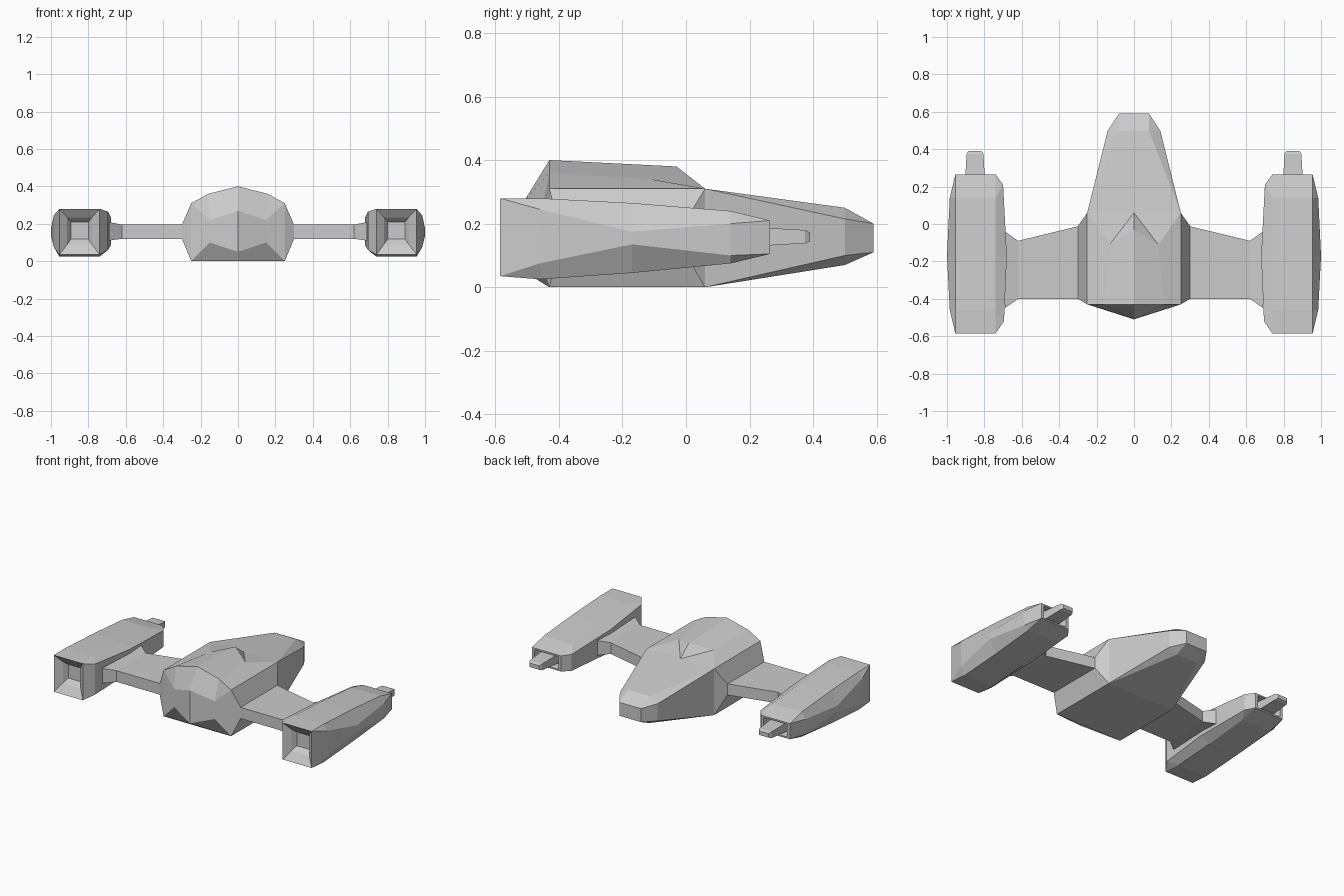
import bpy, bmesh

if "Cube" in bpy.data.objects:
    bpy.data.objects.remove(bpy.data.objects["Cube"])


def build(name, points, faces):
    """Make a mesh from its right half, mirrored across x = 0 and welded."""
    bm = bmesh.new()
    for side in (1, -1):
        verts = [bm.verts.new((x * side, y, z)) for x, y, z in points]
        for f in faces:
            bm.faces.new([verts[i] for i in f])
    bmesh.ops.remove_doubles(bm, verts=bm.verts, dist=0.0005)
    bmesh.ops.recalc_face_normals(bm, faces=bm.faces)
    mesh = bpy.data.meshes.new(name)
    bm.to_mesh(mesh)
    bm.free()
    obj = bpy.data.objects.new(name, mesh)
    bpy.context.collection.objects.link(obj)
    return obj


def loft(name, rings):
    """Skin a list of equal-sized rings, with both ends capped."""
    n = len(rings[0])
    points = [p for ring in rings for p in ring]
    faces = [(r * n + i, r * n + (i + 1) % n, (r + 1) * n + (i + 1) % n, (r + 1) * n + i)
             for r in range(len(rings) - 1) for i in range(n)]
    faces += [range(n), range(len(points) - n, len(points))]
    return build(name, points, faces)


def rect(x0, x1, y, z0, z1):
    return [(x0, y, z0), (x1, y, z0), (x1, y, z1), (x0, y, z1)]


def rect8(x0, x1, y, z0, z1):
    """Rectangle with doubled corners, so it joins to eight-sided rings."""
    a, b, c, d = rect(x0, x1, y, z0, z1)
    return [a, b, b, c, c, d, d, a]


def pod_ring(y, z0, z1, xo, yo, o0, o1, xi, yi, i0, i1):
    """Eight-sided pod section: flat bottom and top, outer and inner bulges."""
    return [(.74, y, z0), (.955, y, z0), (xo, yo, o0), (xo, yo, o1),
            (.955, y, z1), (.74, y, z1), (xi, yi, i1), (xi, yi, i0)]


# Hull: named points of the right half
P = {
    # rear frame, front frame and side bulge
    'a0': (.25, -.43, 0), 'a1': (.25, -.43, .31), 'a2': (.16, -.43, .36),
    'a3': (0, -.43, .40), 'ac': (0, -.43, 0),
    'b0': (.25, .06, 0), 'b1': (.25, .06, .31), 'bc': (0, .06, 0), 'bt': (0, .06, .31),
    's0': (.30, -.40, .12), 's1': (.30, -.40, .195),
    's2': (.30, -.01, .195), 's3': (.30, -.01, .12),
    # canopy
    'k': (.13, -.11, .34), 'kt': (0, -.03, .38),
    # nose
    'n0': (.08, .50, .07), 'n1': (.14, .50, .10), 'n2': (.14, .50, .215),
    'n3': (.08, .50, .25), 'nb': (0, .50, .07), 'nt': (0, .50, .25),
    'e0': (.08, .59, .11), 'e1': (.08, .59, .20), 'eb': (0, .59, .11), 'et': (0, .59, .20),
    # tail
    't0': (.15, -.46, .10), 't1': (.15, -.46, .22),
    'tb': (0, -.51, .05), 'tt': (0, -.51, .27),
}
F = """a0 b0 bc ac|a0 s0 s3 b0|s0 s1 s2 s3|a1 b1 s2 s1|a0 a1 s1 s0|b0 s3 s2 b1
a1 b1 k a2|b1 bt k|a2 k kt a3|k bt kt
bc b0 n0 nb|b0 n1 n0|b0 b1 n2 n1|b1 n3 n2|b1 bt nt n3
nb n0 e0 eb|n0 n1 e0|n1 n2 e1 e0|n2 n3 e1|n3 nt et e1|e0 e1 et eb
a0 t0 t1 a1|a1 t1 a2|a2 t1 tt a3|t0 tb tt t1|a0 ac tb t0"""
keys = list(P)
build("hull", list(P.values()),
      [[keys.index(k) for k in f.split()] for f in F.replace("\n", "|").split("|")])


# Wings: flat slabs flaring where they meet the pods
def wing_ring(x, y0, y1, z0, z1):
    return [(x, y0, z0), (x, y1, z0), (x, y1, z1), (x, y0, z1)]


loft("wings", [wing_ring(.29, -.40, -.01, .12, .195),
               wing_ring(.62, -.40, -.09, .12, .195),
               wing_ring(.69, -.45, -.04, .11, .21)])

# Engine pods: nozzle recess, bulged shell, then front recess
loft("engine_pods", [
    rect8(.80, .893, -.52, .118, .21),
    rect8(.78, .913, -.55, .09, .235),
    rect8(.74, .955, -.585, .035, .28),
    pod_ring(-.46, .025, .28, .985, -.46, .075, .245, .695, -.52, .06, .265),
    pod_ring(-.17, .045, .265, 1.0, -.17, .135, .175, .68, -.17, .085, .235),
    pod_ring(.14, .075, .24, .985, .14, .10, .20, .70, .21, .10, .21),
    rect8(.74, .955, .265, .105, .21),
    rect8(.76, .935, .265, .115, .20),
    rect8(.77, .925, .21, .12, .195),
])

# Guns: tapered barrels with bevelled tips, rising from the front recesses
loft("guns", [
    rect(.795, .905, .20, .128, .19),
    rect(.805, .895, .375, .138, .18),
    rect(.815, .885, .39, .145, .172),
])
